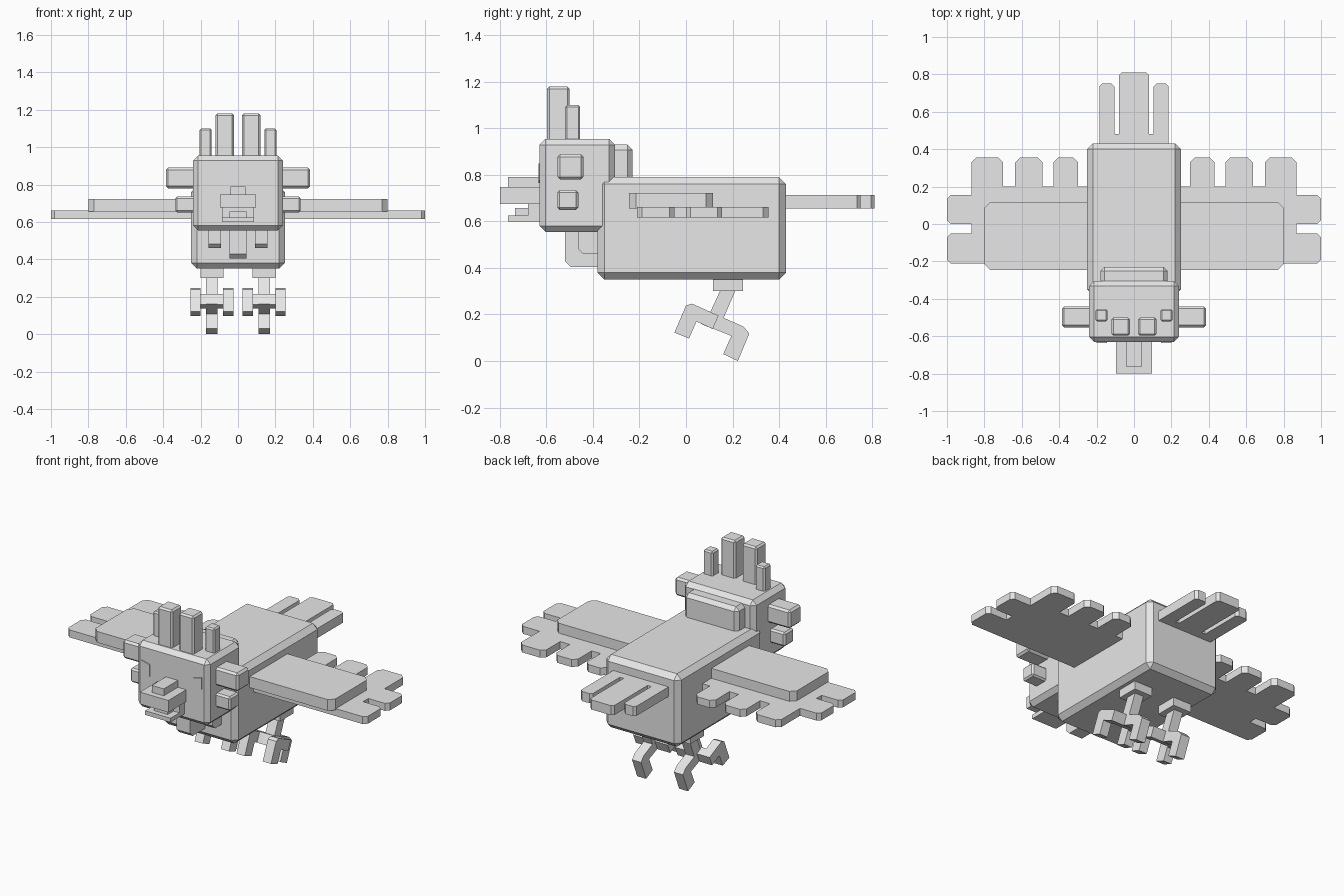
import bpy
import bmesh
from mathutils import Vector

cube = bpy.data.objects.get("Cube")
if cube:
    bpy.data.objects.remove(cube, do_unlink=True)

GREY = (0.8, 0.8, 0.8, 1)
grey = bpy.data.materials.new("plain grey")
grey.use_nodes = True
grey.diffuse_color = GREY
grey.node_tree.nodes["Principled BSDF"].inputs["Base Color"].default_value = GREY


def finish(name, bm):
    bmesh.ops.recalc_face_normals(bm, faces=bm.faces)
    mesh = bpy.data.meshes.new(name)
    bm.to_mesh(mesh)
    bm.free()
    mesh.materials.append(grey)
    obj = bpy.data.objects.new(name, mesh)
    bpy.context.collection.objects.link(obj)
    return obj


def box(name, x, y, z, chamfer=0):
    """Box from three (low, high) ranges, with optional chamfered edges."""
    bm = bmesh.new()
    bmesh.ops.create_cube(bm, size=1)
    for v in bm.verts:
        v.co = [r[0] if c < 0 else r[1] for c, r in zip(v.co, (x, y, z))]
    obj = finish(name, bm)
    if chamfer:
        mod = obj.modifiers.new("chamfer", "BEVEL")
        mod.width = chamfer
        mod.segments = 1
    return obj


def prism(name, outline, place, low, high):
    """Extrude a flat outline; place(a, b, depth) gives the 3D point."""
    bm = bmesh.new()
    base = bm.faces.new([bm.verts.new(place(a, b, low)) for a, b in outline])
    shift = Vector(place(0, 0, high)) - Vector(place(0, 0, low))
    geom = bmesh.ops.extrude_face_region(bm, geom=[base])["geom"]
    bmesh.ops.translate(bm, vec=shift, verts=[v for v in geom if isinstance(v, bmesh.types.BMVert)])
    return finish(name, bm)


def feather(start, end, reach, c=0.025):
    """Outline of one feather with a chamfered tip, from start to end."""
    s, e, r = Vector(start), Vector(end), Vector(reach)
    side, out = (e - s).normalized() * c, r.normalized() * c
    return [s, s + r - out, s + r + side, e + r - side, e + r - out, e]


def flat(side):
    return lambda a, b, d: (side * a, b, d)


def mirror(r, side):
    return tuple(sorted((side * r[0], side * r[1])))


# Body and head
box("body", (-0.25, 0.25), (-0.38, 0.43), (0.35, 0.79), 0.03)
box("head", (-0.24, 0.24), (-0.63, -0.305), (0.555, 0.955), 0.026)
box("head_back", (-0.18, 0.18), (-0.33, -0.23), (0.6, 0.93), 0.022)

# Beak
box("upper_beak", (-0.095, 0.095), (-0.8, -0.6), (0.676, 0.748))
box("beak_ridge", (-0.04, 0.04), (-0.765, -0.6), (0.74, 0.79))
box("mouth", (-0.085, 0.085), (-0.68, -0.6), (0.61, 0.69))
box("tongue", (-0.045, 0.045), (-0.735, -0.6), (0.62, 0.657))
box("lower_beak", (-0.085, 0.085), (-0.765, -0.6), (0.6, 0.625))


# Throat wattles: profile in y and z with the lower front corner cut off
def wattle(name, x, front, bottom):
    c = 0.023
    outline = [(-0.36, 0.6), (front, 0.6), (front, bottom + c), (front + c, bottom), (-0.36, bottom)]
    prism(name, outline, lambda a, b, d: (d, a, b), *x)


wattle("middle_wattle", (-0.045, 0.045), -0.52, 0.405)

# Tail: three feathers joined at the root
tail = [Vector((-0.185, 0.4))]
for left, right, tip in ((-0.185, -0.105, 0.75), (-0.08, 0.08, 0.81), (0.105, 0.185, 0.75)):
    tail += feather((left, 0.48), (right, 0.48), (0, tip - 0.48), 0.015)
tail.append(Vector((0.185, 0.4)))
prism("tail", tail, flat(1), 0.655, 0.713)

# Wing outline: three trailing feathers, then two at the tip
wing = [Vector((0.2, -0.21)), Vector((0.2, 0.2))]
for inner, outer in ((0.3, 0.43), (0.49, 0.635), (0.7, 0.87)):
    wing += feather((inner, 0.2), (outer, 0.2), (0, 0.155))
for back, front in ((0.155, 0), (-0.05, -0.21)):
    wing += feather((0.87, back), (0.87, front), (0.13, 0), 0.02)

cover = [(0.2, -0.245), (0.77, -0.245), (0.8, -0.215), (0.8, 0.085), (0.77, 0.115), (0.2, 0.115)]

# Foot profiles in y and z
front_toe = [(0, 0.238), (0.025, 0.247), (0.14, 0.195), (0.115, 0.138),
             (0.045, 0.17), (0.013, 0.097), (-0.05, 0.122)]
back_toe = [(0.093, 0.216), (0.247, 0.148), (0.272, 0.118), (0.223, 0),
            (0.16, 0.03), (0.195, 0.108), (0.064, 0.16)]
bar = [(0.093, 0.216), (0.14, 0.195), (0.115, 0.138), (0.066, 0.159)]
shin = [(0.155, 0.32), (0.22, 0.32), (0.155, 0.17), (0.095, 0.19)]
eye = [(0.2, 0.778), (0.2, 0.85), (0.145, 0.835), (0.145, 0.765)]

for word, side in (("left", 1), ("right", -1)):
    # Head tufts, crest, eyes and side wattles
    box(word + "_upper_tuft", mirror((0.2, 0.385), side), (-0.553, -0.44), (0.78, 0.89), 0.012)
    box(word + "_lower_tuft", mirror((0.2, 0.335), side), (-0.553, -0.463), (0.65, 0.735), 0.01)
    box(word + "_tall_crest", mirror((0.022, 0.12), side), (-0.597, -0.5), (0.9, 1.18), 0.01)
    box(word + "_short_crest", mirror((0.142, 0.205), side), (-0.52, -0.455), (0.9, 1.1), 0.008)
    prism(word + "_eye", eye, lambda a, b, d: (side * a, d, b), -0.635, -0.62)
    wattle(word + "_wattle", mirror((0.09, 0.157), side), -0.465, 0.46)

    # Wings
    prism(word + "_wing_feathers", wing, flat(side), 0.617, 0.662)
    prism(word + "_wing_cover", cover, flat(side), 0.655, 0.722)

    # Legs and feet
    box(word + "_hip", mirror((0.077, 0.2), side), (0.115, 0.245), (0.3, 0.37))
    parts = (("shin", shin, 0.11, 0.17), ("outer_toe", front_toe, 0.2, 0.255),
             ("inner_toe", front_toe, 0.025, 0.08), ("back_toe", back_toe, 0.11, 0.17),
             ("toe_bar", bar, 0.07, 0.21))
    for part, outline, low, high in parts:
        prism(word + "_" + part, outline, lambda a, b, d: (side * d, a, b), low, high)
